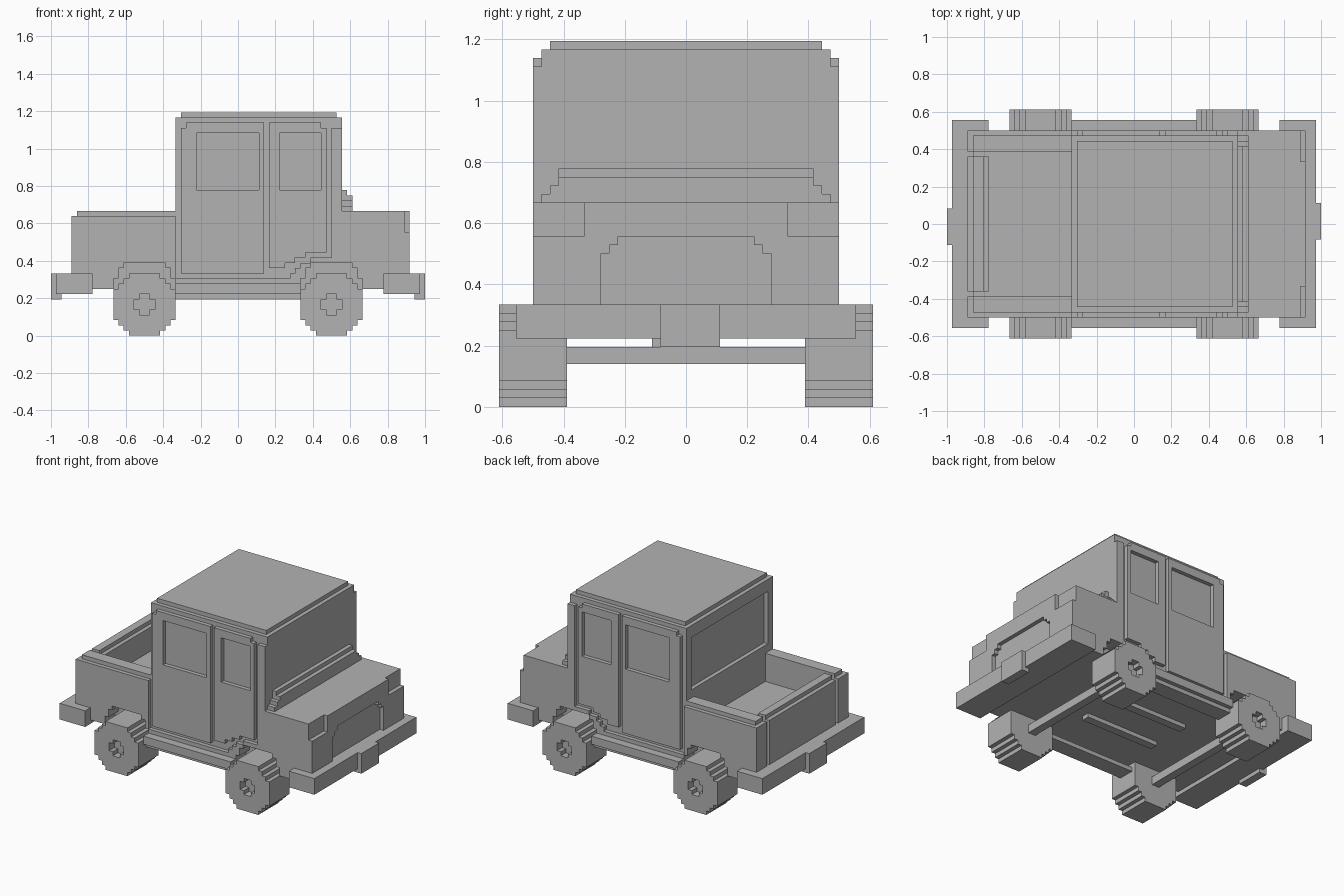
import bpy
import bmesh
from mathutils import Vector

UNIT = 1 / 36  # size of one block

default_cube = bpy.data.objects.get("Cube")
if default_cube:
    bpy.data.objects.remove(default_cube, do_unlink=True)

grey = bpy.data.materials.new("plain_grey")
grey.use_nodes = True
grey.diffuse_color = (0.45, 0.45, 0.45, 1)
grey.node_tree.nodes["Principled BSDF"].inputs["Base Color"].default_value = grey.diffuse_color


def cells(boxes, mirror=True):
    """Block cells filled by boxes given as (x range, y range, z range)."""
    found = set()
    for (xa, xb), (ya, yb), (za, zb) in boxes:
        for x in range(xa, xb):
            for y in range(ya, yb):
                for z in range(za, zb):
                    found.add((x, y, z))
                    if mirror:
                        found.add((x, -y - 1, z))
    return found


def block_part(name, add, cut=(), mirror=True):
    """Build the outer skin of a block shape and merge its flat faces."""
    solid = cells(add, mirror) - cells(cut, mirror)
    bm = bmesh.new()
    corners = {}

    def corner(point):
        key = tuple(point)
        if key not in corners:
            corners[key] = bm.verts.new(Vector(key) * UNIT)
        return corners[key]

    for cell in solid:
        for axis in range(3):
            u, v = (axis + 1) % 3, (axis + 2) % 3
            for side in (0, 1):
                beside = list(cell)
                beside[axis] += 1 if side else -1
                if tuple(beside) in solid:
                    continue
                ring = []
                for du, dv in ((0, 0), (1, 0), (1, 1), (0, 1)):
                    point = list(cell)
                    point[axis] += side
                    point[u] += du
                    point[v] += dv
                    ring.append(corner(point))
                bm.faces.new(ring if side else ring[::-1])
    bmesh.ops.dissolve_limit(bm, angle_limit=0.01, verts=bm.verts[:], edges=bm.edges[:])
    mesh = bpy.data.meshes.new(name)
    bm.to_mesh(mesh)
    bm.free()
    mesh.materials.append(grey)
    part = bpy.data.objects.new(name, mesh)
    bpy.context.collection.objects.link(part)
    return part


def arch(center):
    """Stepped wheel opening around a wheel centre."""
    return [((center - half, center + half), (14, 18), (9, top))
            for half, top in ((6, 11), (5, 13), (4, 14))]


# Cab shell with roof and sunk rear window
block_part("cab",
           [((-12, 20), (0, 17), (9, 42)), ((-11, 19), (0, 16), (42, 43)),
            ((18, 20), (17, 18), (24, 40)), ((-12, 12), (17, 18), (9, 11))],
           [((-12, -11), (0, 15), (26, 39))] + arch(18) + arch(-18))

# Doors with sunk windows
block_part("rear_doors",
           [((-11, 5), (17, 18), (12, 40)), ((-10, 5), (17, 18), (40, 41))],
           [((-8, 4), (17, 18), (28, 39))])
block_part("front_doors",
           [((6, 17), (17, 18), (16, 40)), ((6, 16), (17, 18), (40, 41)),
            ((6, 13), (17, 18), (15, 16)), ((6, 11), (17, 18), (14, 15)),
            ((6, 9), (17, 18), (13, 14))],
           [((8, 16), (17, 18), (28, 39))])

# Hood and front fenders, with sunk lamps and a sunk stepped grille
fender_steps = [((left, 18), (17, 18), (9, top))
                for left, top in ((10, 12), (11, 13), (12, 14), (14, 15))]
lamps = [((32, 33), (12, 18), (20, 24))]
grille = [((32, 33), (0, half), (12, top)) for half, top in ((8, 20), (9, 19), (10, 18))]
block_part("hood", [((18, 33), (0, 18), (9, 24))] + fender_steps,
           lamps + grille + arch(18))

# Stepped ledge below the windscreen
block_part("windscreen_ledge",
           [((20, 22), (0, half), (24, top)) for half, top in ((15, 27), (16, 26), (17, 25))]
           + [((20, 21), (0, 15), (27, 28))])

# Open cargo bed with raised rails
block_part("cargo_bed",
           [((-32, -12), (0, 18), (9, 23)), ((-31, -12), (14, 17), (23, 24))],
           [((-31, -12), (0, 14), (17, 23)), ((-32, -31), (0, 14), (12, 23))] + arch(-18))
block_part("tailgate",
           [((-32, -28), (0, 13), (12, 23)), ((-31, -29), (0, 13), (23, 24))])

# Bumpers with an offset centre plate at each end
for name, side in (("front", 1), ("rear", -1)):
    near, far = sorted((28 * side, 35 * side))
    block_part(name + "_bumper", [((near, far), (0, 20), (8, 12))])
    near, far = sorted((34 * side, 36 * side))
    span = (-3, 4) if side > 0 else (-4, 3)
    block_part(name + "_plate", [((near, far), span, (7, 12))], mirror=False)

# Running boards and underbody beams
block_part("running_boards",
           [((-12, 12), (17, 20), (8, 10)), ((-12, 12), (15, 19), (7, 8))])
block_part("underbody_beams", [((-10, 10), (4, 6), (8, 9))])

# Wheels with cross shaped hub recesses, and axles
for name, middle in (("front", 18), ("rear", -18)):
    tread = [((middle - half, middle + half), (14, 22), (low, 12 - low))
             for low, half in enumerate((3, 4, 5, 6))]
    hub = [((middle - a, middle + a), (20, 22), (6 - b, 6 + b)) for a, b in ((3, 1), (1, 3))]
    hub = [((xa + 1, xb - 1) if xb - xa > 2 else (xa, xb), ys,
            (za + 1, zb - 1) if zb - za > 2 else (za, zb)) for (xa, xb), ys, (za, zb) in hub]
    block_part(name + "_wheels", tread, hub)
    block_part(name + "_axle", [((middle - 1, middle + 1), (0, 14), (5, 7))])
